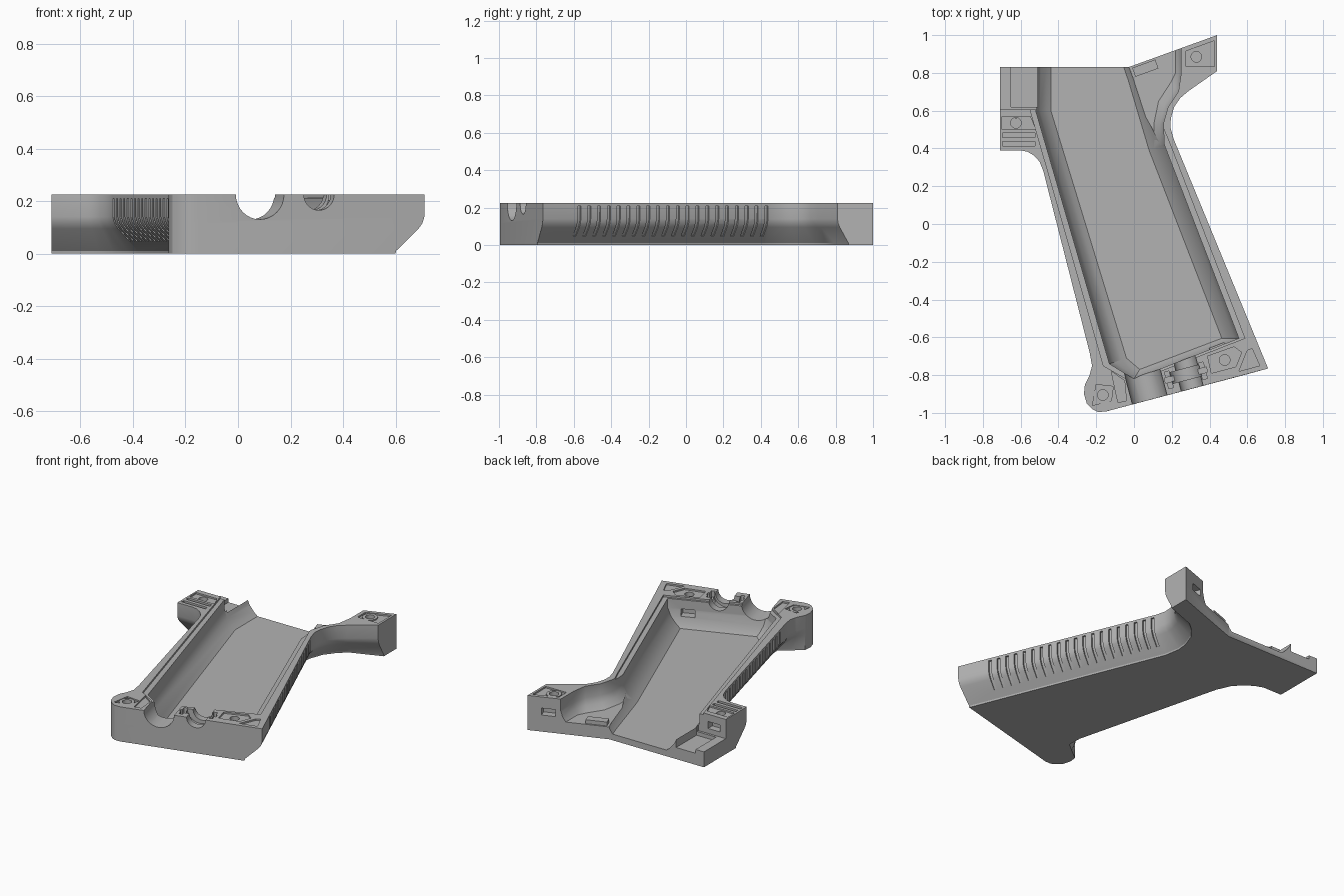
import bpy, bmesh, math
from mathutils import Matrix, Vector

if "Cube" in bpy.data.objects:
    bpy.data.objects.remove(bpy.data.objects["Cube"])

TOP = 0.225
END_ANGLE = math.atan2(0.23, 0.87)   # slant of the butt end

grey = bpy.data.materials.new("plain_grey")
grey.use_nodes = True
grey.diffuse_color = (0.45, 0.45, 0.45, 1)
grey.node_tree.nodes["Principled BSDF"].inputs["Base Color"].default_value = (0.45, 0.45, 0.45, 1)


def make_object(name, bm):
    bmesh.ops.recalc_face_normals(bm, faces=bm.faces)
    mesh = bpy.data.meshes.new(name)
    bm.to_mesh(mesh)
    bm.free()
    mesh.materials.append(grey)
    obj = bpy.data.objects.new(name, mesh)
    bpy.context.collection.objects.link(obj)
    return obj


def loft(name, outline, layers):
    """Stack an outline of (x, y, inset_x, inset_y) over layers of (z, inset amount)."""
    bm = bmesh.new()
    rings = [[bm.verts.new((x + ix * t, y + iy * t, z)) for x, y, ix, iy in outline]
             for z, t in layers]
    n = len(outline)
    for a, b in zip(rings, rings[1:]):
        for i in range(n):
            j = (i + 1) % n
            bm.faces.new((a[i], a[j], b[j], b[i]))
    bm.faces.new(rings[0][::-1])
    bm.faces.new(rings[-1])
    return make_object(name, bm)


def plate(points, depth):
    return loft("recess_cutter", [(x, y, 0, 0) for x, y in points], [(TOP - depth, 0), (0.3, 0)])


def box(center, size, angle=0.0):
    bm = bmesh.new()
    bmesh.ops.create_cube(bm, size=1, matrix=Matrix.Translation(center)
                          @ Matrix.Rotation(angle, 4, "Z") @ Matrix.Diagonal((*size, 1)))
    return make_object("box_cutter", bm)


def cylinder(center, radius, length, lying=False):
    m = Matrix.Translation(center)
    if lying:
        m = m @ Matrix.Rotation(END_ANGLE, 4, "Z") @ Matrix.Rotation(math.pi / 2, 4, "X")
    bm = bmesh.new()
    bmesh.ops.create_cone(bm, cap_ends=True, segments=32, radius1=radius, radius2=radius,
                          depth=length, matrix=m)
    return make_object("round_cutter", bm)


def grooves(start, end, count, outward):
    """Row of finger grooves that follow the wall and its bevel."""
    profile = [(0.03, 0.21), (-0.012, 0.21), (-0.013, 0.135), (-0.034, 0.095),
               (-0.075, 0.05), (-0.03, 0.03), (0.03, 0.1)]
    start, end, outward = Vector(start), Vector(end), Vector(outward).normalized()
    along = (end - start).normalized() * 0.009
    bm = bmesh.new()
    for k in range(count):
        base = start.lerp(end, k / (count - 1))
        sides = [[bm.verts.new((*(base + outward * n + along * s), z)) for n, z in profile]
                 for s in (-1, 1)]
        bm.faces.new(sides[0])
        bm.faces.new(sides[1][::-1])
        for i in range(len(profile)):
            j = (i + 1) % len(profile)
            bm.faces.new((sides[0][i], sides[1][i], sides[1][j], sides[0][j]))
    return make_object("groove_cutter", bm)


# Outer body with bevelled long sides
outline = [
    (-0.71, 0.83, 0, 0), (-0.71, 0.39, 0, 0.11), (-0.60, 0.39, 0.02, 0.11),
    (-0.565, 0.383, 0.035, 0.1), (-0.53, 0.363, 0.055, 0.085), (-0.50, 0.33, 0.08, 0.06),
    (-0.48, 0.28, 0.1, 0.02), (-0.235, -0.68, 0.1, 0.02), (-0.222, -0.75, 0.09, 0),
    (-0.235, -0.80, 0.04, 0), (-0.26, -0.85, 0, 0), (-0.265, -0.90, 0, 0),
    (-0.25, -0.95, 0, 0), (-0.22, -0.98, 0, 0), (-0.19, -0.995, 0, 0), (-0.15, -0.993, 0, 0),
    (0.71, -0.765, -0.11, -0.03), (0.21, 0.45, -0.1, -0.03), (0.193, 0.51, -0.1, 0.01),
    (0.195, 0.56, -0.095, 0.03), (0.213, 0.62, -0.08, 0.06), (0.245, 0.667, -0.06, 0.08),
    (0.29, 0.705, -0.05, 0.09), (0.44, 0.81, 0, 0.06), (0.44, 1.0, 0, 0), (-0.03, 0.83, 0, 0)]
body = loft("grip_half_shell", outline,
            [(0, 1), (0.01, 0.98), (0.095, 0.2), (0.115, 0.07), (0.14, 0), (TOP, 0)])

cutters = []

# Main hollow with a stepped inner rim, open at the back
hollow = [(-0.52, 0.95, 0.08, 0), (-0.52, 0.60, 0.08, 0), (-0.13, -0.74, 0.09, 0.03),
          (0.0, -0.82, 0.03, 0.05), (0.555, -0.605, -0.09, 0.0),
          (0.16, 0.42, -0.08, -0.03), (0.02, 0.78, -0.05, -0.02), (-0.045, 0.95, -0.05, 0)]
cutters.append(loft("hollow_cutter", hollow, [(0.04, 1), (0.06, 0.7), (0.10, 0.27), (0.15, 0),
                                              (0.212, 0), (0.213, -0.35), (0.3, -0.35)]))

# Shallower hollow in the upper arm
arm = [(-0.1, 1.1, 0, 0), (-0.1, 0.85, 0, 0), (0.1, 0.5, 0, 0), (0.16, 0.42, -0.05, 0),
       (0.155, 0.53, -0.05, 0), (0.18, 0.62, -0.05, 0.03), (0.235, 0.70, -0.04, 0.05),
       (0.25, 0.80, -0.03, 0), (0.25, 1.1, -0.03, 0)]
cutters.append(loft("arm_cutter", arm, [(0.08, 1), (0.11, 0.4), (0.15, 0), (0.3, 0)]))

# Low shelf and pocket at the back corner
cutters.append(box((-0.66, 0.75, 0.2), (0.29, 0.29, 0.2)))
cutters.append(box((-0.58, 0.76, 0.17), (0.14, 0.28, 0.19)))

# Half-round channels through the butt end
cutters.append(cylinder((0.07, -0.88, TOP), 0.095, 0.4, True))
cutters.append(cylinder((0.295, -0.82, TOP), 0.06, 0.4, True))
cutters.append(cylinder((0.275, -0.795, TOP), 0.083, 0.06, True))
cutters.append(box((0.275, -0.80, 0.22), (0.23, 0.028, 0.09), END_ANGLE))
for x, y in ((0.185, -0.825), (0.365, -0.777)):
    cutters.append(box((x, y, 0.22), (0.025, 0.09, 0.07), END_ANGLE))

# Shallow recesses in the joining faces
for points in (
        [(0.275, 0.835), (0.425, 0.835), (0.425, 0.97), (0.275, 0.915)],
        [(-0.70, 0.50), (-0.52, 0.50), (-0.55, 0.57), (-0.70, 0.57)],
        [(0.41, -0.79), (0.54, -0.755), (0.57, -0.68), (0.53, -0.65), (0.39, -0.70)],
        [(-0.22, -0.96), (-0.12, -0.935), (-0.11, -0.86), (-0.20, -0.85)],
        [(-0.085, -0.945), (-0.04, -0.935), (-0.05, -0.83), (-0.12, -0.78)],
        [(0.555, -0.78), (0.665, -0.75), (0.625, -0.66), (0.60, -0.67)]):
    cutters.append(plate(points, 0.01))
for y in (0.47, 0.425):
    cutters.append(box((-0.61, y, TOP), (0.17, 0.022, 0.03)))

# Screw holes
for x, y in ((0.33, 0.885), (-0.165, -0.905), (-0.625, 0.535), (0.48, -0.72)):
    cutters.append(cylinder((x, y, TOP), 0.028, 0.14))

# Rectangular slots in the end faces
for center, angle in (((0.32, 0.955, 0.13), math.atan2(0.17, 0.47)),
                      ((-0.625, 0.605, 0.155), 0),
                      ((0.44, -0.65, 0.13), END_ANGLE + 0.12)):
    cutters.append(box(center, (0.085, 0.09, 0.045), angle))

# Finger grooves on both long sides
cutters.append(grooves((0.63, -0.57), (0.218, 0.43), 20, (0.925, 0.38)))
cutters.append(grooves((-0.475, 0.26), (-0.255, -0.60), 17, (-0.97, -0.25)))

# Cut everything and bake the result
for cutter in cutters:
    cutter.hide_render = True
    mod = body.modifiers.new("cut", "BOOLEAN")
    mod.operation = "DIFFERENCE"
    mod.solver = "EXACT"
    mod.object = cutter
bpy.context.view_layer.update()
graph = bpy.context.evaluated_depsgraph_get()
baked = bpy.data.meshes.new_from_object(body.evaluated_get(graph))
body.modifiers.clear()
body.data = baked
baked.materials.clear()
baked.materials.append(grey)
for cutter in cutters:
    bpy.data.objects.remove(cutter)

# Raised rings around two screw holes
rings = []
for x, y in ((0.33, 0.885), (-0.165, -0.905)):
    bm = bmesh.new()
    for r, z in ((0.046, 0.21), (0.046, 0.222), (0.028, 0.222), (0.028, 0.21)):
        bmesh.ops.create_circle(bm, segments=32, radius=r,
                                matrix=Matrix.Translation((x, y, z)))
    bm.verts.ensure_lookup_table()
    for k in range(4):
        for i in range(32):
            j, a, b = (i + 1) % 32, 32 * k, 32 * ((k + 1) % 4)
            bm.faces.new([bm.verts[v] for v in (a + i, a + j, b + j, b + i)])
    rings.append(make_object("screw_ring", bm))

# Small stepped lip on the open arm edge
lip = box((0.06, 0.825, 0.09), (0.13, 0.05, 0.03), math.atan2(0.17, 0.47))
lip.name = "arm_lip"

bpy.ops.object.select_all(action="DESELECT")
for obj in [body] + rings:
    obj.select_set(True)
bpy.context.view_layer.objects.active = body
bpy.ops.object.shade_smooth_by_angle(angle=math.radians(28))
